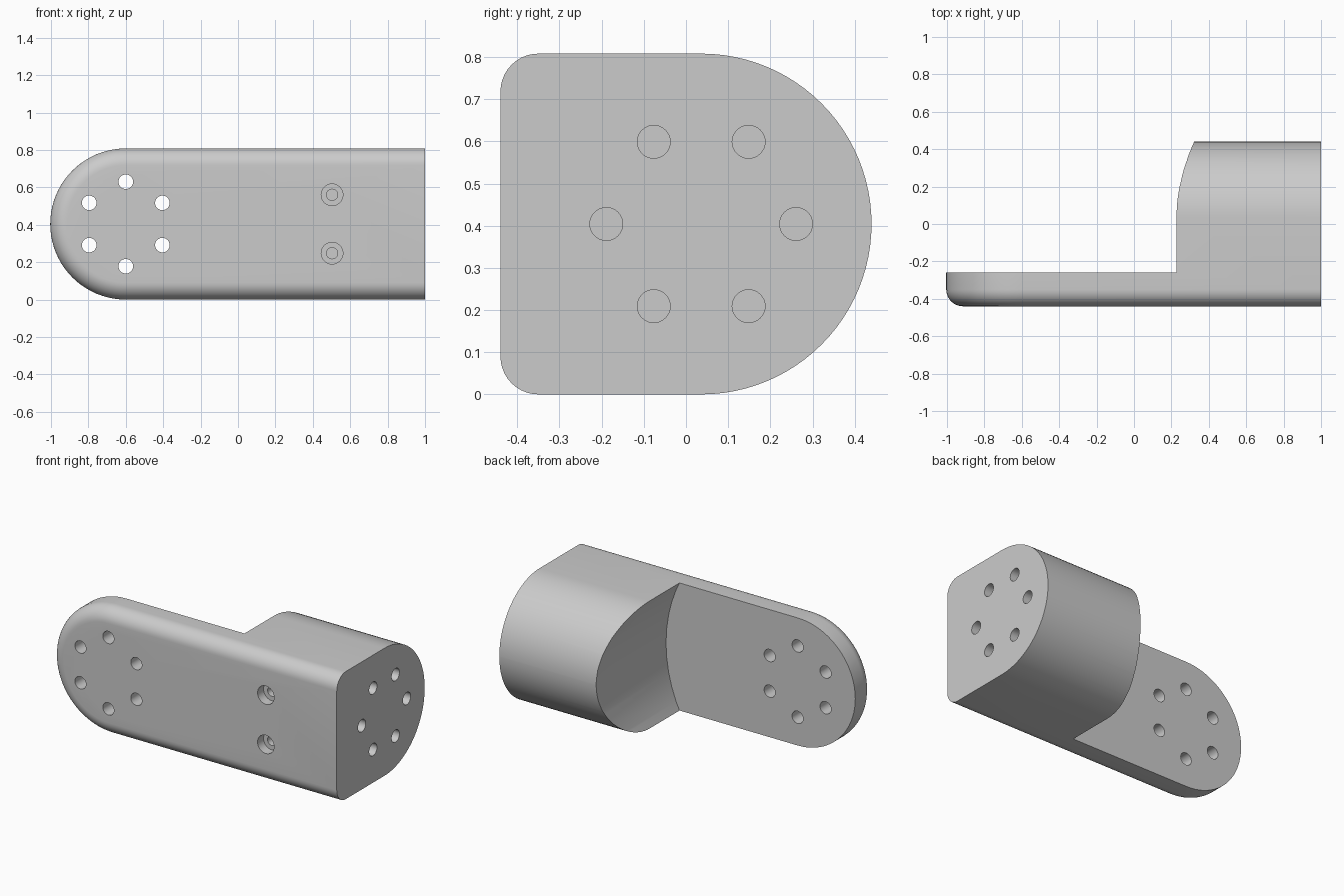
import bpy, bmesh, math
from mathutils import Matrix, Vector

if "Cube" in bpy.data.objects:
    bpy.data.objects.remove(bpy.data.objects["Cube"])

HALF = 0.404           # half height, also radius of the rounded ends
MID = 0.404            # height of the centre line
PIVOT_X = -0.6         # centre of the rounded plate end
FRONT, PLATE_BACK, ARC_Y = -0.44, -0.26, 0.036
FILLET = 0.09

grey = bpy.data.materials.new("plain_grey")
grey.use_nodes = True
colour = (0.6, 0.6, 0.6, 1)
grey.diffuse_color = colour
grey.node_tree.nodes["Principled BSDF"].inputs["Base Color"].default_value = colour


def make_object(name, bm):
    bmesh.ops.recalc_face_normals(bm, faces=bm.faces)
    mesh = bpy.data.meshes.new(name)
    bm.to_mesh(mesh)
    bm.free()
    mesh.materials.append(grey)
    obj = bpy.data.objects.new(name, mesh)
    bpy.context.collection.objects.link(obj)
    return obj


def add_cylinder(bm, start, end, radius, sides=32):
    start, end = Vector(start), Vector(end)
    axis = end - start
    turn = axis.to_track_quat("Z", "Y").to_matrix().to_4x4()
    bmesh.ops.create_cone(bm, cap_ends=True, segments=sides, radius1=radius, radius2=radius,
                          depth=axis.length, matrix=Matrix.Translation((start + end) / 2) @ turn)


def cut(target, name, bm):
    cutter = make_object(name, bm)
    cutter.hide_render = True
    mod = target.modifiers.new(name, "BOOLEAN")
    mod.operation = "DIFFERENCE"
    mod.solver = "EXACT"
    mod.object = cutter
    bpy.context.view_layer.objects.active = target
    bpy.ops.object.modifier_apply(modifier=name)
    bpy.data.objects.remove(cutter)


def circle_points(count, radius, phase=0):
    for i in range(count):
        a = phase + math.tau * i / count
        yield radius * math.cos(a), radius * math.sin(a)


# Body: rounded-end outlines stacked from front to back
stations = []
for i in range(11):
    a = math.pi / 2 * i / 10
    stations.append((FRONT + FILLET * (1 - math.cos(a)), HALF - FILLET * (1 - math.sin(a))))
for i in range(25):
    a = math.pi / 2 * i / 24
    stations.append((ARC_Y + HALF * math.sin(a), max(HALF * math.cos(a), 0.003)))

bm = bmesh.new()
rings = []
for y, h in stations:
    ring = [bm.verts.new((1, y, MID - h)), bm.verts.new((1, y, MID + h))]
    for i in range(41):
        a = math.pi / 2 + math.pi * i / 40
        ring.append(bm.verts.new((PIVOT_X + h * math.cos(a), y, MID + h * math.sin(a))))
    rings.append(ring)
for low, high in zip(rings, rings[1:]):
    for i in range(len(low)):
        j = (i + 1) % len(low)
        bm.faces.new((low[i], low[j], high[j], high[i]))
bm.faces.new(rings[0])
bm.faces.new(rings[-1])
bracket = make_object("bracket", bm)

# Curved clearance behind the plate
bm = bmesh.new()
add_cylinder(bm, (PIVOT_X, PLATE_BACK, MID), (PIVOT_X, 0.7, MID), 0.922, 64)
cut(bracket, "clearance_cutter", bm)

# Ring of through holes in the plate
bm = bmesh.new()
for dx, dz in circle_points(6, 0.226, math.pi / 6):
    add_cylinder(bm, (PIVOT_X + dx, -0.6, MID + dz), (PIVOT_X + dx, -0.1, MID + dz), 0.039)
cut(bracket, "plate_hole_cutter", bm)

# Ring of blind holes in the flat end
bm = bmesh.new()
for dy, dz in circle_points(6, 0.225):
    add_cylinder(bm, (0.75, ARC_Y + dy, MID + dz), (1.1, ARC_Y + dy, MID + dz), 0.039)
cut(bracket, "end_hole_cutter", bm)

# Two counterbored screw holes in the front
for name, radius, depth in (("counterbore_cutter", 0.058, 0.06), ("screw_hole_cutter", 0.03, 0.3)):
    bm = bmesh.new()
    for side in (-1, 1):
        z = MID + side * 0.156
        add_cylinder(bm, (0.503, -0.6, z), (0.503, FRONT + depth, z), radius)
    cut(bracket, name, bm)

# Smooth curves, sharp machined edges
bpy.ops.object.select_all(action="DESELECT")
bracket.select_set(True)
bpy.context.view_layer.objects.active = bracket
bpy.ops.object.shade_smooth_by_angle(angle=math.radians(30))
